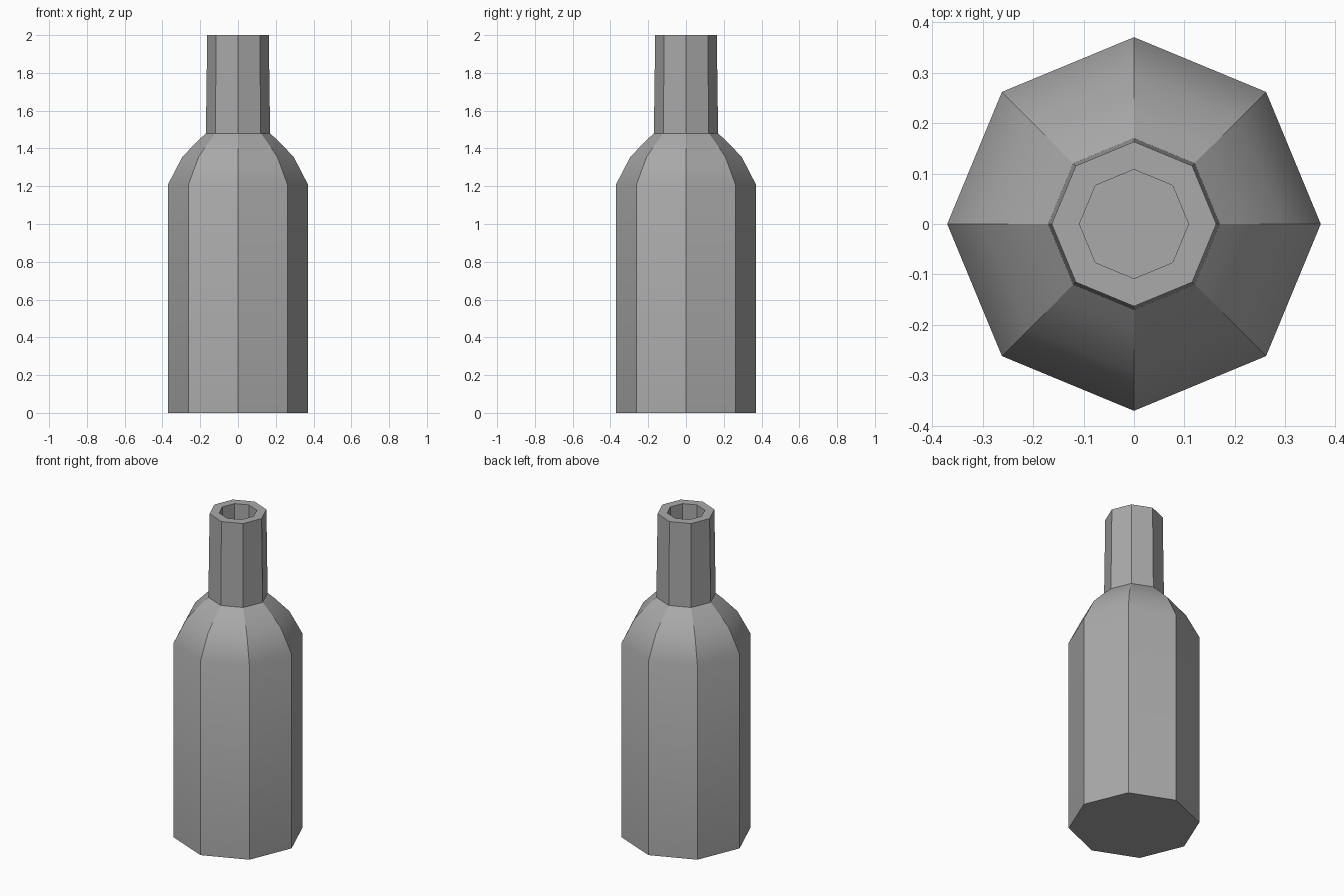
import bpy, bmesh, math

cube = bpy.data.objects.get("Cube")
if cube:
    bpy.data.objects.remove(cube, do_unlink=True)

SIDES = 8

# Single matte grey
grey = bpy.data.materials.new("mid grey")
grey.use_nodes = True
colour = (0.4, 0.4, 0.4, 1)
grey.diffuse_color = colour
grey.node_tree.nodes["Principled BSDF"].inputs["Base Color"].default_value = colour


def lathe(name, profile):
    """Spin (radius, height) points into a solid with capped ends."""
    bm = bmesh.new()
    rings = []
    for radius, z in profile:
        angles = [math.tau * i / SIDES for i in range(SIDES)]
        rings.append([bm.verts.new((radius * math.cos(a), radius * math.sin(a), z)) for a in angles])
    for low, high in zip(rings, rings[1:]):
        for i in range(SIDES):
            j = (i + 1) % SIDES
            bm.faces.new((low[i], low[j], high[j], high[i]))
    bm.faces.new(rings[0][::-1])
    bm.faces.new(rings[-1])
    bmesh.ops.recalc_face_normals(bm, faces=bm.faces)
    mesh = bpy.data.meshes.new(name)
    bm.to_mesh(mesh)
    bm.free()
    mesh.materials.append(grey)
    obj = bpy.data.objects.new(name, mesh)
    bpy.context.collection.objects.link(obj)
    return obj


# Body, shoulder, neck, rim and the hollow mouth in one profile
bottle = lathe("bottle", [
    (0.37, 0), (0.37, 1.21),
    (0.295, 1.355), (0.213, 1.44), (0.17, 1.48),
    (0.163, 2.0), (0.108, 2.0),
    (0.108, 1.48),
])

# Smooth shoulder, crisp vertical facets
bpy.ops.object.select_all(action='DESELECT')
bottle.select_set(True)
bpy.context.view_layer.objects.active = bottle
bpy.ops.object.shade_smooth_by_angle(angle=math.radians(30))
